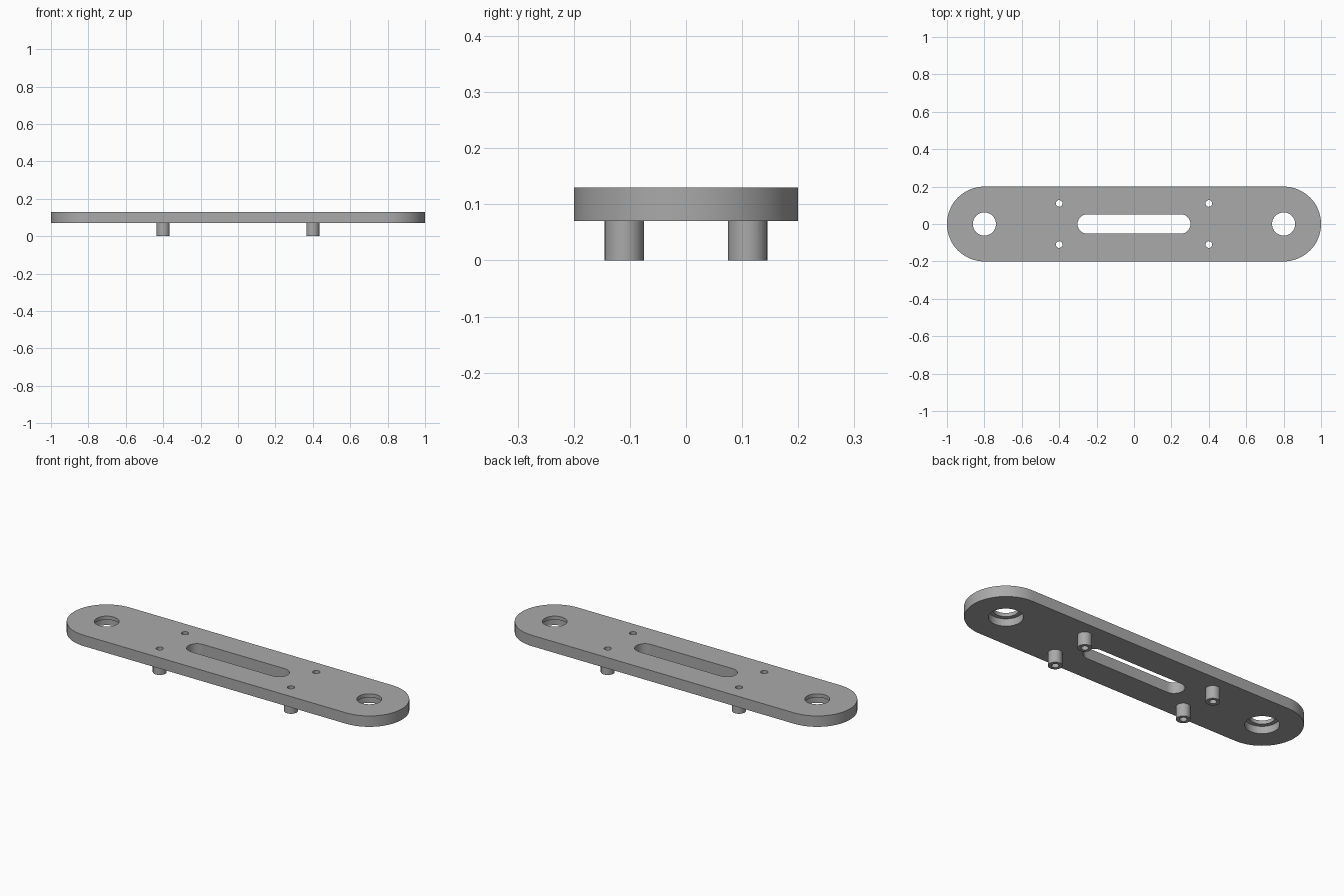
import bpy
import bmesh
from math import cos, sin, pi, radians

cube = bpy.data.objects.get("Cube")
if cube:
    bpy.data.objects.remove(cube, do_unlink=True)

# Main dimensions
BOTTOM, TOP = 0.07, 0.13
LEDGE = 0.11          # height of the step inside the end holes
END_X = 0.8           # centre of the rounded ends and end holes
PEG_X, PEG_Y = 0.4, 0.11
CLEAR = 0.05          # cutter overshoot

metal = bpy.data.materials.new("plain grey")
metal.use_nodes = True
grey = (0.4, 0.4, 0.4, 1)
metal.diffuse_color = grey
metal.node_tree.nodes["Principled BSDF"].inputs["Base Color"].default_value = grey


def stadium(name, radius, z0, z1, half=0, centre=(0, 0), steps=24):
    """Upright solid with two rounded ends; a plain cylinder when half is 0."""
    points = []
    for side, start in ((1, -pi / 2), (-1, pi / 2)):
        count = steps + 1 if half else steps
        for i in range(count):
            a = start + pi * i / steps
            points.append((centre[0] + side * half + radius * cos(a),
                           centre[1] + radius * sin(a), z0))
    bm = bmesh.new()
    base = bm.faces.new([bm.verts.new(p) for p in points])
    top = bmesh.ops.extrude_face_region(bm, geom=[base])["geom"]
    for v in top:
        if isinstance(v, bmesh.types.BMVert):
            v.co.z = z1
    bmesh.ops.recalc_face_normals(bm, faces=bm.faces)
    mesh = bpy.data.meshes.new(name)
    bm.to_mesh(mesh)
    bm.free()
    mesh.materials.append(metal)
    obj = bpy.data.objects.new(name, mesh)
    bpy.context.collection.objects.link(obj)
    return obj


def combine(target, tool, operation):
    """Apply one boolean and discard the tool solid."""
    bpy.context.view_layer.objects.active = target
    mod = target.modifiers.new(tool.name, "BOOLEAN")
    mod.operation, mod.solver, mod.object = operation, "EXACT", tool
    bpy.ops.object.modifier_apply(modifier=mod.name)
    bpy.data.objects.remove(tool, do_unlink=True)


# Plate with rounded ends
plate = stadium("mounting_plate", 0.2, BOTTOM, TOP, half=END_X, steps=32)

# Four hollow pegs under the plate, drilled right through it
for x in (-PEG_X, PEG_X):
    for y in (-PEG_Y, PEG_Y):
        peg = stadium("peg", 0.035, 0, BOTTOM + 0.01, centre=(x, y), steps=16)
        combine(plate, peg, "UNION")
        bore = stadium("peg_bore", 0.018, -CLEAR, TOP + CLEAR, centre=(x, y), steps=12)
        combine(plate, bore, "DIFFERENCE")

# Central slot
slot = stadium("slot", 0.052, BOTTOM - CLEAR, TOP + CLEAR, half=0.25)
combine(plate, slot, "DIFFERENCE")

# End holes, widened from below
for x in (-END_X, END_X):
    hole = stadium("end_hole", 0.062, BOTTOM - CLEAR, TOP + CLEAR, centre=(x, 0))
    combine(plate, hole, "DIFFERENCE")
    recess = stadium("end_recess", 0.084, BOTTOM - CLEAR, LEDGE, centre=(x, 0))
    combine(plate, recess, "DIFFERENCE")

# Smooth the curved walls, keep rims sharp
bpy.ops.object.select_all(action="DESELECT")
plate.select_set(True)
bpy.context.view_layer.objects.active = plate
bpy.ops.object.shade_smooth_by_angle(angle=radians(30))
